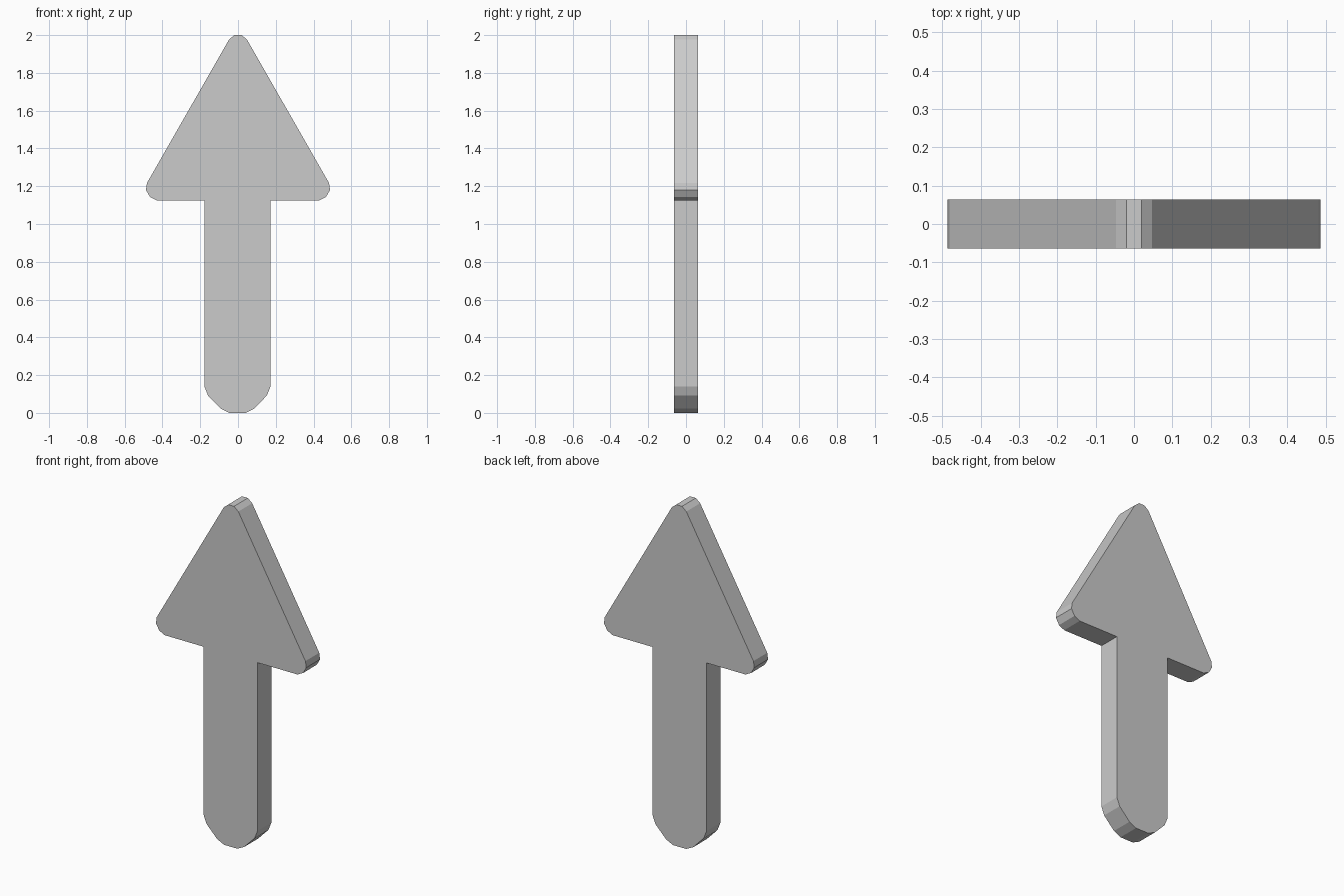
import bpy, bmesh

if "Cube" in bpy.data.objects:
    bpy.data.objects.remove(bpy.data.objects["Cube"])

HALF_DEPTH = 0.064
SHAFT_X = -0.003  # the shaft sits very slightly off the head's axis

# Right half of each region, listed from top to bottom
head = [(0.019, 2.0), (0.047, 1.977), (0.482, 1.217), (0.487, 1.18),
        (0.466, 1.143), (0.43, 1.125)]
shaft = [(0.175, 1.125), (0.175, 0.14), (0.156, 0.092),
         (0.088, 0.022), (0.043, 0.0)]


def half_outline(side):
    return ([(side * x, z) for x, z in head] +
            [(SHAFT_X + side * x, z) for x, z in shaft])


# Full arrow outline: down the right side, back up the left
outline = half_outline(1) + half_outline(-1)[::-1]

# Arrow plate: fill the outline and extrude it through the depth
bm = bmesh.new()
front = bm.faces.new([bm.verts.new((x, -HALF_DEPTH, z)) for x, z in outline])
extruded = bmesh.ops.extrude_face_region(bm, geom=[front], use_keep_orig=True)
back = [v for v in extruded["geom"] if isinstance(v, bmesh.types.BMVert)]
bmesh.ops.translate(bm, verts=back, vec=(0, 2 * HALF_DEPTH, 0))
bmesh.ops.recalc_face_normals(bm, faces=bm.faces[:])

mesh = bpy.data.meshes.new("arrow")
bm.to_mesh(mesh)
bm.free()
arrow = bpy.data.objects.new("arrow", mesh)
bpy.context.collection.objects.link(arrow)
